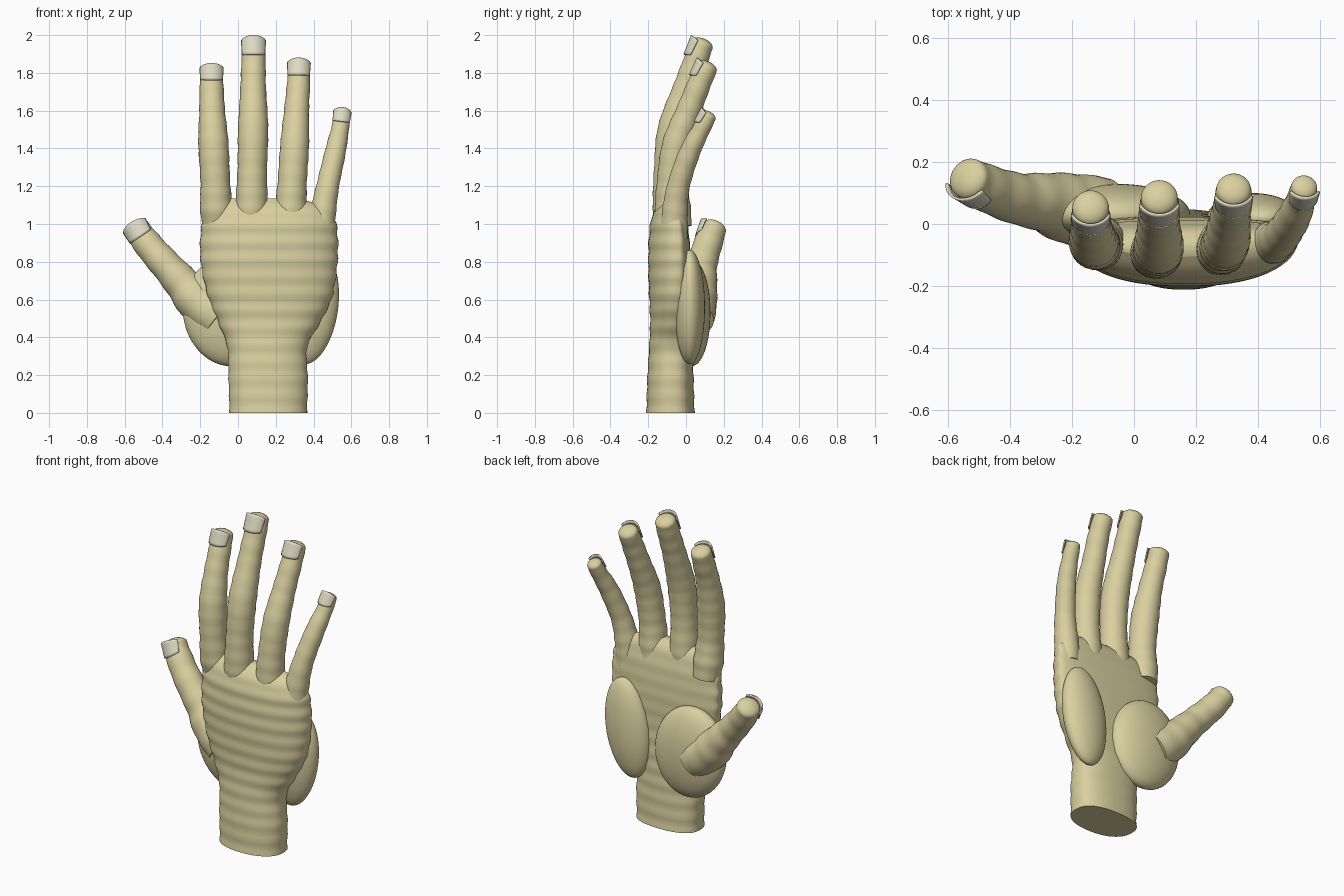
import bpy, bmesh, math
from mathutils import Vector

if "Cube" in bpy.data.objects:
    bpy.data.objects.remove(bpy.data.objects["Cube"])


def material(name, rgb):
    m = bpy.data.materials.new(name)
    m.diffuse_color = (*rgb, 1)
    m.use_nodes = True
    m.node_tree.nodes["Principled BSDF"].inputs["Base Color"].default_value = m.diffuse_color
    return m


SKIN = material("skin", (0.70, 0.63, 0.35))
NAIL = material("nail", (0.72, 0.70, 0.54))


def make_object(name, rings, mat, closed=True):
    """Skin a list of point rings; closed gives a capped tube, open gives a patch."""
    bm = bmesh.new()
    rows = [[bm.verts.new(p) for p in ring] for ring in rings]
    n = len(rows[0])
    for a, b in zip(rows, rows[1:]):
        for i in range(n if closed else n - 1):
            j = (i + 1) % n
            bm.faces.new((a[i], a[j], b[j], b[i]))
    if closed:
        bm.faces.new(rows[0][::-1])
        bm.faces.new(rows[-1])
    bmesh.ops.recalc_face_normals(bm, faces=bm.faces)
    mesh = bpy.data.meshes.new(name)
    bm.to_mesh(mesh)
    bm.free()
    mesh.materials.append(mat)
    ob = bpy.data.objects.new(name, mesh)
    bpy.context.collection.objects.link(ob)
    bpy.ops.object.select_all(action='DESELECT')
    ob.select_set(True)
    bpy.context.view_layer.objects.active = ob
    bpy.ops.object.shade_smooth_by_angle(angle=math.radians(50))
    return ob


def smooth_keys(keys, steps):
    """Catmull-Rom interpolation of any tuple of numbers."""
    out = []
    for i in range(len(keys) - 1):
        four = [keys[max(i - 1, 0)], keys[i], keys[i + 1], keys[min(i + 2, len(keys) - 1)]]
        for s in range(steps):
            t = s / steps
            out.append([0.5 * (2 * b + (c - a) * t + (2 * a - 5 * b + 4 * c - d) * t * t
                               + (3 * b - a - 3 * c + d) * t ** 3) for a, b, c, d in zip(*four)])
    out.append(list(keys[-1]))
    return out


def ripple(z):
    return 1 + 0.018 * math.cos(2 * math.pi * z / 0.09)


def frame(d, back):
    n = (back - d * back.dot(d)).normalized()
    return n, d.cross(n)


def digit(name, keys, nail_len, back=(0, -1, 0), sides=32):
    """Finger along keyed centres and radii, rounded tip, with a curved nail plate."""
    back = Vector(back)
    pts = smooth_keys(keys, 8)
    centres = [Vector(p[:3]) for p in pts]
    rings = []

    def ring(c, d, r):
        n, s = frame(d, back)
        return [c + r * (n * math.cos(a) + s * math.sin(a))
                for a in (2 * math.pi * k / sides for k in range(sides))]

    for i, c in enumerate(centres):
        d = (centres[min(i + 1, len(pts) - 1)] - centres[max(i - 1, 0)]).normalized()
        rings.append(ring(c, d, pts[i][3] * ripple(c.z)))
    tip, r = centres[-1], pts[-1][3]
    r_end = r * ripple(tip.z)
    for k in range(1, 8):
        a = math.radians(12.5 * k)
        rings.append(ring(tip + d * r * 0.55 * math.sin(a), d, r_end * math.cos(a)))
    make_object(name, rings, SKIN)

    # nail plate, slightly narrower at the cuticle
    n, s = frame(d, back)
    rows = []
    for k in range(7):
        t = k / 6
        row = []
        for j in range(13):
            u = j / 6 - 1
            a = math.radians(66) * u * (0.88 + 0.12 * t)
            along = -nail_len + (nail_len + 0.025) * t - 0.012 * u * u * (2 * t - 1)
            row.append(tip + d * along + (r * 1.1 + 0.003) * (n * math.cos(a) + s * math.sin(a)))
        rows.append(row)
    nail = make_object(name + "_nail", rows, NAIL, closed=False)
    mod = nail.modifiers.new("thickness", 'SOLIDIFY')
    mod.thickness = 0.008
    mod.offset = 0


def pad(name, centre, size, tilt):
    """Fleshy ellipsoid pad on the palm."""
    bpy.ops.mesh.primitive_uv_sphere_add(segments=48, ring_count=32, radius=1,
                                         location=centre, rotation=(0, tilt, 0))
    ob = bpy.context.object
    ob.name = name
    ob.scale = size
    ob.data.materials.append(SKIN)
    bpy.ops.object.shade_smooth()


# wrist and palm: centre x, centre y, z, half width, back depth, front depth
palm_keys = [
    (0.16, -0.08, 0.00, 0.205, 0.130, 0.125),
    (0.16, -0.08, 0.18, 0.210, 0.125, 0.120),
    (0.155, -0.075, 0.35, 0.212, 0.120, 0.110),
    (0.165, -0.06, 0.48, 0.270, 0.130, 0.090),
    (0.17, -0.05, 0.62, 0.330, 0.145, 0.075),
    (0.165, -0.04, 0.80, 0.362, 0.160, 0.065),
    (0.165, -0.04, 0.95, 0.362, 0.155, 0.055),
    (0.165, -0.05, 1.04, 0.340, 0.130, 0.050),
    (0.155, -0.06, 1.10, 0.280, 0.085, 0.040),
    (0.13, -0.07, 1.135, 0.190, 0.035, 0.020),
]
palm_rings = []
for x, y, z, w, back, front in smooth_keys(palm_keys, 9):
    ring = []
    for k in range(64):
        a = 2 * math.pi * k / 64
        c, s = math.cos(a), math.sin(a)
        depth = front if s > 0 else back
        power = 0.7 if s > 0 else 0.9
        ring.append(Vector((x + w * math.copysign(abs(c) ** 0.9, c) * (0.5 + 0.5 * ripple(z)),
                            y + depth * math.copysign(abs(s) ** power, s) * ripple(z), z)))
    palm_rings.append(ring)
make_object("palm_and_wrist", palm_rings, SKIN)

# palm pads under the thumb and the little finger
pad("thumb_pad", (-0.055, 0.03, 0.53), (0.235, 0.10, 0.285), math.radians(-12))
pad("little_finger_pad", (0.385, 0.02, 0.56), (0.145, 0.08, 0.305), math.radians(8))

# fingers: x, y, z, radius
digit("index_finger", [
    (-0.11, -0.045, 0.98, 0.075), (-0.115, -0.06, 1.08, 0.086), (-0.12, -0.07, 1.22, 0.078),
    (-0.13, -0.06, 1.42, 0.080), (-0.137, -0.02, 1.60, 0.068), (-0.14, 0.025, 1.73, 0.063),
    (-0.14, 0.052, 1.805, 0.058)], 0.07)
digit("middle_finger", [
    (0.07, -0.085, 1.00, 0.080), (0.072, -0.09, 1.10, 0.086), (0.075, -0.092, 1.28, 0.078),
    (0.08, -0.07, 1.50, 0.080), (0.08, 0.00, 1.72, 0.068), (0.082, 0.05, 1.86, 0.064),
    (0.082, 0.085, 1.95, 0.060)], 0.085)
digit("ring_finger", [
    (0.28, -0.075, 0.98, 0.080), (0.28, -0.08, 1.08, 0.084), (0.287, -0.078, 1.22, 0.077),
    (0.30, -0.05, 1.42, 0.076), (0.31, 0.015, 1.60, 0.066), (0.32, 0.07, 1.74, 0.061),
    (0.322, 0.11, 1.83, 0.057)], 0.075)
digit("little_finger", [
    (0.44, -0.06, 0.92, 0.070), (0.447, -0.06, 1.04, 0.070), (0.475, -0.04, 1.20, 0.060),
    (0.515, 0.02, 1.38, 0.055), (0.54, 0.08, 1.50, 0.047), (0.55, 0.118, 1.572, 0.043)], 0.06)

# thumb
digit("thumb", [
    (-0.10, 0.03, 0.50, 0.120), (-0.21, 0.05, 0.59, 0.115), (-0.29, 0.07, 0.68, 0.096),
    (-0.37, 0.08, 0.77, 0.084), (-0.45, 0.105, 0.86, 0.078), (-0.505, 0.13, 0.93, 0.073),
    (-0.533, 0.146, 0.975, 0.067)], 0.07, back=(-0.2, -1, 0))
